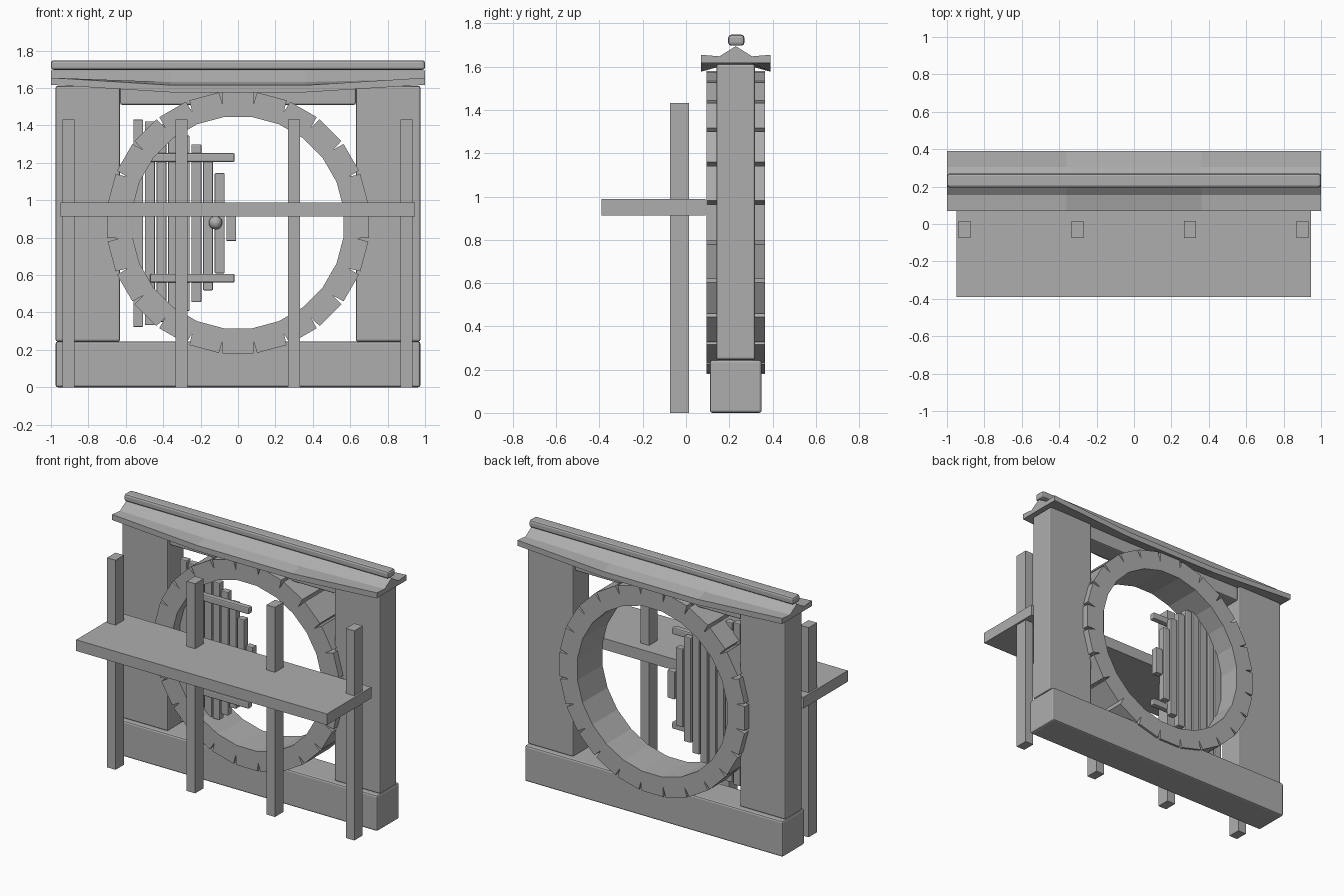
import bpy, bmesh, math

cube = bpy.data.objects.get("Cube")
if cube:
    bpy.data.objects.remove(cube, do_unlink=True)

stone = bpy.data.materials.new("plain_grey")
stone.use_nodes = True
GREY = (0.42, 0.42, 0.42, 1)
stone.diffuse_color = GREY
stone.node_tree.nodes["Principled BSDF"].inputs["Base Color"].default_value = GREY


def add_object(name, bm, bevel=0):
    bmesh.ops.recalc_face_normals(bm, faces=bm.faces)
    mesh = bpy.data.meshes.new(name)
    bm.to_mesh(mesh)
    bm.free()
    mesh.materials.append(stone)
    ob = bpy.data.objects.new(name, mesh)
    bpy.context.collection.objects.link(ob)
    if bevel:
        mod = ob.modifiers.new("rounded_edges", "BEVEL")
        mod.width = bevel
        mod.segments = 2
    return ob


def box(name, x, y, z, bevel=0):
    """Box from (min, max) ranges on each axis."""
    bm = bmesh.new()
    bmesh.ops.create_cube(bm, size=1)
    for v in bm.verts:
        for i, (lo, hi) in enumerate((x, y, z)):
            v.co[i] = hi if v.co[i] > 0 else lo
    return add_object(name, bm, bevel)


# Wall frame: plinth, two pillars, lintel
box("plinth", (-0.975, 0.975), (0.11, 0.35), (0, 0.245), 0.012)
for side, name in ((-1, "right_pillar"), (1, "left_pillar")):
    box(name, sorted((side * 0.63, side * 0.975)), (0.14, 0.32), (0.245, 1.612), 0.01)
box("lintel", (-0.63, 0.63), (0.16, 0.3), (1.51, 1.61), 0.01)

# Round gateway: ring of wedge blocks with V joints on the outside
CENTRE_Y, CENTRE_Z, BLOCKS = 0.23, 0.88, 24
bm = bmesh.new()
step = math.tau / BLOCKS


def ring_point(radius, angle, y):
    return bm.verts.new((radius * math.sin(angle), y, CENTRE_Z + radius * math.cos(angle)))


front, back = [], []
for y, loops in ((0.095, front), (0.365, back)):
    for i in range(BLOCKS):
        a = (i - 0.5) * step
        gap = 0.014
        loops.append([ring_point(0.57, a, y), ring_point(0.64, a, y),
                      ring_point(0.704, a + gap, y), ring_point(0.704, a + step - gap, y)])
for i in range(BLOCKS):
    j = (i + 1) % BLOCKS
    f, b, fn, bn = front[i], back[i], front[j], back[j]
    for p, n in ((f, fn), (b, bn)):
        bm.faces.new((p[0], p[1], p[2], p[3], n[1], n[0]))
    outline_f, outline_b = (f[1], f[2], f[3], fn[1]), (b[1], b[2], b[3], bn[1])
    for k in range(3):
        bm.faces.new((outline_f[k], outline_f[k + 1], outline_b[k + 1], outline_b[k]))
    bm.faces.new((f[0], fn[0], bn[0], b[0]))
add_object("gate_ring", bm)

# Roof: concave section swept along x, eaves lifted at both ends
bm = bmesh.new()
sections = []
for x in (-1, -0.36, 0.36, 1):
    lift = 0.04 if abs(x) == 1 else 0
    half = ((-0.16, 1.615 + lift), (-0.075, 1.632 + lift * 0.4))
    under = ((0.16, 1.577 + lift), (0.07, 1.602 + lift * 0.4))
    outline = [*half, (0, 1.695), *((-y, z) for y, z in reversed(half)),
               *under, *((-y, z) for y, z in reversed(under))]
    sections.append([bm.verts.new((x, CENTRE_Y + y, z)) for y, z in outline])
count = len(sections[0])
for a, b in zip(sections, sections[1:]):
    for k in range(count):
        n = (k + 1) % count
        bm.faces.new((a[k], a[n], b[n], b[k]))
for end in (sections[0], sections[-1]):
    bm.faces.new(end)
add_object("roof", bm)
box("roof_ridge", (-1, 1), (0.195, 0.27), (1.697, 1.748), 0.014)

# Door leaf: vertical slats trimmed to the circle, rails and knob
for i in range(9):
    left = -0.56 + i * 0.0622
    reach = left + 0.053 + 0.56
    h = math.sqrt(max(0.557 ** 2 - reach ** 2, 0.009))
    box(f"door_slat_{i + 1}", (left, left + 0.053), (0.17, 0.215), (0.877 - h, 0.877 + h), 0.005)
for name, z in (("lower_rail", 0.56), ("upper_rail", 1.205)):
    box(name, (-0.47, -0.018), (0.14, 0.18), (z, z + 0.047), 0.008)
bm = bmesh.new()
bmesh.ops.create_uvsphere(bm, u_segments=16, v_segments=10, radius=0.036)
bmesh.ops.translate(bm, verts=bm.verts, vec=(-0.12, 0.15, 0.88))
knob = add_object("door_knob", bm)
knob.data.shade_smooth()

# Counter in front of the gate: board on four posts
box("counter_board", (-0.95, 0.945), (-0.39, 0.09), (0.912, 0.988))
for i, x in enumerate((-0.905, -0.303, 0.3, 0.9)):
    box(f"counter_post_{i + 1}", (x - 0.032, x + 0.032), (-0.075, 0.015), (0, 1.432))
